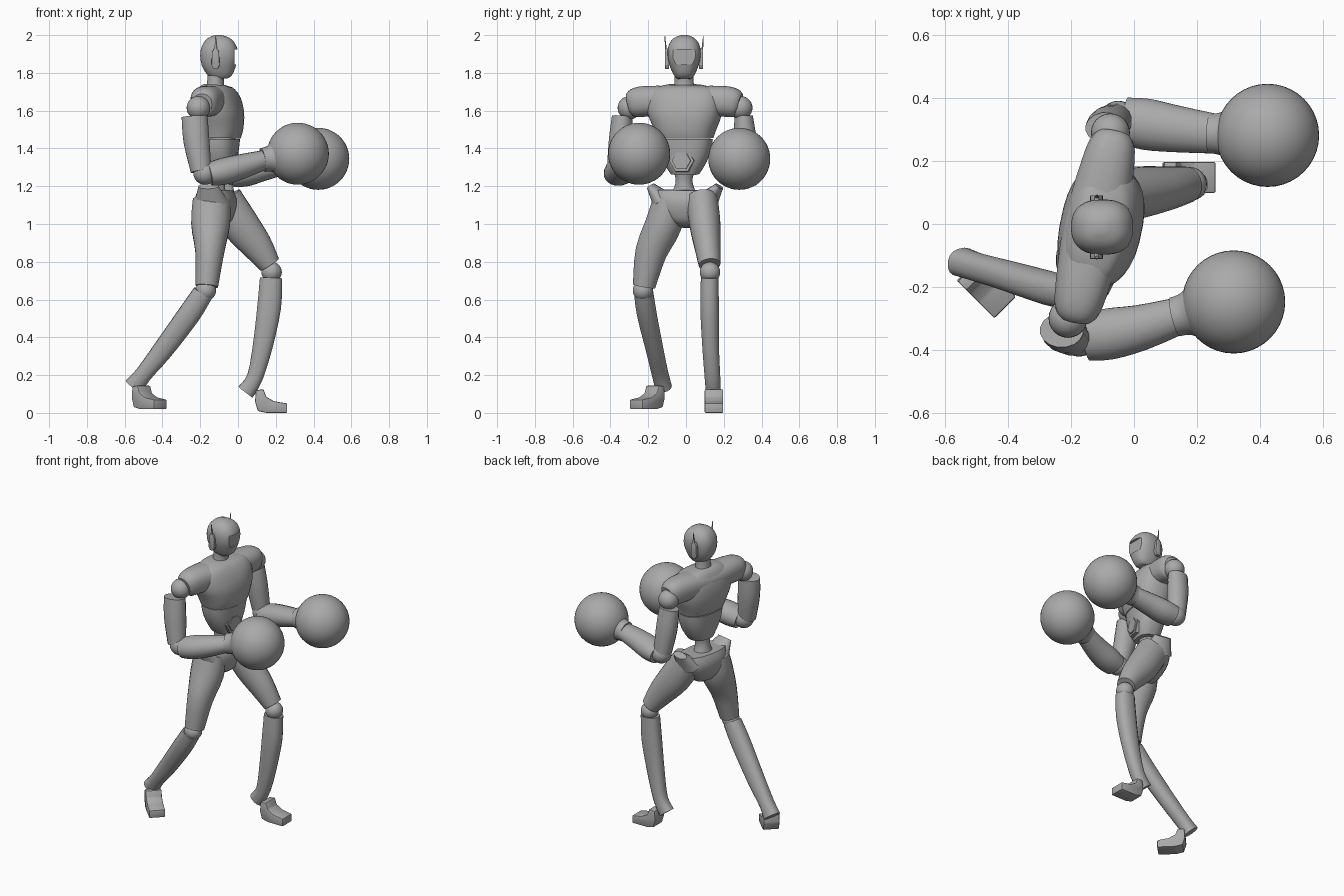
import bpy, bmesh, math
from mathutils import Vector, Matrix

cube = bpy.data.objects.get("Cube")
if cube:
    bpy.data.objects.remove(cube, do_unlink=True)

grey = bpy.data.materials.new("plain_grey")
grey.use_nodes = True
grey.diffuse_color = (0.4, 0.4, 0.4, 1)
grey.node_tree.nodes["Principled BSDF"].inputs["Base Color"].default_value = (0.4, 0.4, 0.4, 1)

YAW = math.radians(-12)
FACING = Vector((math.cos(YAW), math.sin(YAW), 0))
SIDE = Vector((-math.sin(YAW), math.cos(YAW), 0))
X, Z = Vector((1, 0, 0)), Vector((0, 0, 1))


def finish(name, bm, angle=38):
    bmesh.ops.recalc_face_normals(bm, faces=bm.faces[:])
    mesh = bpy.data.meshes.new(name)
    bm.to_mesh(mesh)
    bm.free()
    ob = bpy.data.objects.new(name, mesh)
    bpy.context.collection.objects.link(ob)
    mesh.materials.append(grey)
    bpy.ops.object.select_all(action='DESELECT')
    ob.select_set(True)
    bpy.context.view_layer.objects.active = ob
    bpy.ops.object.shade_smooth_by_angle(angle=math.radians(angle))
    return ob


def smooth_rings(rings, steps):
    """Catmull-Rom interpolation of ring centres and radii."""
    p = [Vector(r) for r in rings]
    p = [p[0]] + p + [p[-1]]
    out = []
    for i in range(1, len(p) - 2):
        for k in range(steps):
            t = k / steps
            out.append(0.5 * (2 * p[i] + (p[i + 1] - p[i - 1]) * t
                              + (2 * p[i - 1] - 5 * p[i] + 4 * p[i + 1] - p[i + 2]) * t * t
                              + (3 * p[i] - p[i - 1] - 3 * p[i + 1] + p[i + 2]) * t ** 3))
    return out + [p[-2]]


def loft(name, rings, fwd, sides=24, steps=3, power=1.0, angle=38):
    """Skin rings (x, y, z, radius along fwd, radius across) along a path."""
    rs = smooth_rings(rings, steps)
    centres = [Vector(r[:3]) for r in rs]
    bm = bmesh.new()
    loops = []
    for i, r in enumerate(rs):
        tangent = centres[min(i + 1, len(rs) - 1)] - centres[max(i - 1, 0)]
        across = tangent.cross(fwd).normalized()
        ahead = across.cross(tangent).normalized()
        loop = []
        for k in range(sides):
            a = math.tau * (k + 0.5) / sides
            c, s = math.cos(a), math.sin(a)
            u = math.copysign(abs(c) ** power, c) * r[3]
            v = math.copysign(abs(s) ** power, s) * r[4]
            loop.append(bm.verts.new(centres[i] + ahead * u + across * v))
        loops.append(loop)
    for a, b in zip(loops, loops[1:]):
        for k in range(sides):
            n = (k + 1) % sides
            bm.faces.new((a[k], a[n], b[n], b[k]))
    bm.faces.new(loops[0])
    bm.faces.new(loops[-1])
    return finish(name, bm, angle)


def ball(name, centre, radius, u=24, v=14):
    bm = bmesh.new()
    bmesh.ops.create_uvsphere(bm, u_segments=u, v_segments=v, radius=radius,
                              matrix=Matrix.Translation(centre))
    return finish(name, bm)


def prism(name, profile, width, matrix, bevel=0.0):
    """Extrude an x-z profile symmetrically along y."""
    bm = bmesh.new()
    face = bm.faces.new([bm.verts.new((x, -width / 2, z)) for x, z in profile])
    new = bmesh.ops.extrude_face_region(bm, geom=[face])["geom"]
    bmesh.ops.translate(bm, vec=(0, width, 0), verts=[g for g in new if isinstance(g, bmesh.types.BMVert)])
    if bevel:
        bmesh.ops.bevel(bm, geom=bm.edges[:], offset=bevel, segments=2, affect='EDGES', profile=0.5)
    bm.transform(matrix)
    return finish(name, bm, 30)


# Head with a recessed visor
head = loft("head", [(-.085, -.01, 1.768, .035, .035), (-.088, -.01, 1.79, .065, .055),
                     (-.098, -.01, 1.85, .095, .08), (-.1, -.01, 1.91, .1, .088),
                     (-.102, -.01, 1.955, .085, .078), (-.103, -.01, 1.985, .057, .053),
                     (-.103, -.01, 2.0, .018, .018)], X, 32, 3, .82)
cutter = prism("visor_cutter", [(-.018, 1.845), (.08, 1.845), (.08, 1.925), (-.018, 1.925)],
               .14, Matrix.Translation((0, -.01, 0)))
cut = head.modifiers.new("visor", 'BOOLEAN')
cut.operation, cut.object, cut.solver = 'DIFFERENCE', cutter, 'EXACT'
bpy.context.view_layer.objects.active = head
bpy.ops.object.modifier_apply(modifier=cut.name)
bpy.data.objects.remove(cutter, do_unlink=True)

# Ear pods and antennae
for side, tag in ((1, "left"), (-1, "right")):
    y = -.01 + side * .09
    prism(tag + "_ear_pod", [(-.14, 1.84), (-.13, 1.82), (-.108, 1.82), (-.098, 1.84),
                             (-.1, 1.91), (-.112, 1.93), (-.126, 1.93), (-.138, 1.91)],
          .022, Matrix.Translation((0, y, 0)), .003)
    loft(tag + "_antenna", [(-.118, y + side * .006, 1.92, .008, .005),
                            (-.118, y + side * .012, 1.995, .002, .002)], X, 8, 1)

# Torso, turned slightly to the model's right
loft("neck", [(-.12, -.01, 1.7, .055, .065), (-.12, -.01, 1.74, .045, .052),
              (-.115, -.01, 1.8, .045, .05)], X)
loft("chest", [(-.1, -.005, 1.455, .108, .15), (-.1, -.005, 1.5, .122, .165),
               (-.105, -.005, 1.58, .13, .195), (-.115, -.01, 1.66, .115, .2),
               (-.122, -.01, 1.715, .085, .17), (-.122, -.01, 1.738, .055, .09)],
     FACING, 32, 3, .8)
yoke = []
for d, drop, high, deep in ((-.3, .015, .055, .05), (-.275, .01, .075, .07), (-.2, 0, .082, .085),
                            (0, 0, .08, .1), (.2, 0, .082, .085), (.275, .01, .075, .07),
                            (.3, .015, .055, .05)):
    p = Vector((-.125, -.008, 1.65 - drop)) + SIDE * d
    yoke.append((*p, high, deep))
loft("shoulder_yoke", yoke, Z, 24, 3, .85)
loft("abdomen", [(-.1, -.005, 1.45, .105, .147), (-.1, -.005, 1.4, .1, .14),
                 (-.1, -.005, 1.33, .09, .115), (-.105, -.005, 1.265, .07, .075)],
     FACING, 28, 2, .8)
loft("waist", [(-.11, -.01, 1.28, .05, .055), (-.115, -.01, 1.22, .045, .045),
               (-.12, -.01, 1.14, .06, .075)], FACING)

# Six-sided belly plate with a raised rim
for name, r, out in (("belly_plate_rim", .072, .092), ("belly_plate", .055, .1)):
    p = Vector((-.1, -.005, 1.335)) + FACING * out
    q = p - FACING * .05
    loft(name, [(*q, r, r), (*p, r * .92, r * .92)], Z, 6, 1)

# Pelvis with flared hip tips
loft("pelvis", [(-.118, -.005, 1.18, .085, .165), (-.118, -.005, 1.13, .105, .17),
                (-.112, -.005, 1.07, .1, .145), (-.1, 0, 1.01, .07, .08),
                (-.095, 0, .985, .03, .035)], FACING, 28, 3, .85)
for side, tag in ((1, "left"), (-1, "right")):
    p = Vector((-.118, -.005, 1.12)) + SIDE * side * .12
    q = Vector((-.118, -.005, 1.2)) + SIDE * side * .185
    loft(tag + "_hip_tip", [(*p, .09, .06), (*q, .055, .022)], FACING, 16, 2)

# Arms and gloves
arms = {
    "right": dict(shoulder=(-.21, -.3, 1.615), elbow=(-.175, -.36, 1.27),
                  upper=[(-.23, -.338, 1.57, .07, .055), (-.22, -.348, 1.44, .07, .062),
                         (-.195, -.365, 1.28, .056, .055)],
                  fore=[(-.15, -.36, 1.262, .062, .076), (-.08, -.35, 1.278, .072, .083),
                        (.02, -.33, 1.305, .066, .074), (.14, -.293, 1.34, .052, .06)],
                  glove=(.317, -.248, 1.372)),
    "left": dict(shoulder=(-.075, .29, 1.615), elbow=(-.05, .33, 1.265),
                 upper=[(-.09, .305, 1.57, .065, .05), (-.08, .315, 1.44, .068, .06),
                        (-.06, .33, 1.28, .056, .055)],
                 fore=[(-.03, .328, 1.255, .062, .076), (.04, .317, 1.268, .07, .083),
                       (.13, .303, 1.29, .064, .076), (.25, .288, 1.315, .052, .065)],
                 glove=(.425, .282, 1.345)),
}
for tag, arm in arms.items():
    ball(tag + "_shoulder_joint", arm["shoulder"], .062)
    ball(tag + "_elbow_joint", arm["elbow"], .062)
    loft(tag + "_upper_arm", arm["upper"], X, 16)
    loft(tag + "_forearm", arm["fore"], Z, 16)
    centre = Vector(arm["glove"])
    ball(tag + "_glove", centre, .164, 40, 24)
    wrist = Vector(arm["fore"][-1][:3])
    axis = (centre - wrist).normalized()
    cuff = [(*(wrist + axis * d), r, r) for d, r in ((-.01, .064), (.03, .07), (.08, .105))]
    loft(tag + "_glove_cuff", cuff, Z, 20)

# Legs and feet
legs = {
    "right": dict(knee=(-.17, -.228, .648),
                  thigh=[(-.14, -.09, 1.13, .1, .085), (-.145, -.118, 1.0, .104, .098),
                         (-.15, -.185, .85, .077, .085), (-.165, -.222, .67, .06, .06)],
                  shin=[(-.185, -.224, .635, .055, .052), (-.26, -.207, .52, .06, .053),
                        (-.4, -.165, .33, .054, .047), (-.5, -.137, .205, .045, .045),
                        (-.55, -.12, .14, .053, .045)],
                  foot=(-.53, -.145, .02), yaw=-45),
    "left": dict(knee=(.178, .127, .745),
                 thigh=[(-.075, .085, 1.13, .1, .085), (.01, .1, 1.0, .1, .083),
                        (.1, .113, .885, .083, .07), (.168, .125, .785, .058, .058)],
                 shin=[(.175, .125, .715, .06, .047), (.165, .125, .56, .064, .05),
                       (.132, .13, .36, .054, .045), (.09, .14, .19, .043, .042),
                       (.04, .145, .11, .048, .04)],
                 foot=(.09, .148, 0), yaw=0),
}
foot_profile = [(.015, .01), (0, .06), (.005, .12), (.045, .125), (.06, .085),
                (.1, .062), (.17, .05), (.17, 0), (.06, 0)]
for tag, leg in legs.items():
    loft(tag + "_thigh", leg["thigh"], X, 20)
    ball(tag + "_knee_joint", leg["knee"], .054)
    loft(tag + "_shin", leg["shin"], X, 16, 3, .85)
    place = Matrix.Translation(leg["foot"]) @ Matrix.Rotation(math.radians(leg["yaw"]), 4, 'Z')
    prism(tag + "_foot", foot_profile, .098, place, .006)
